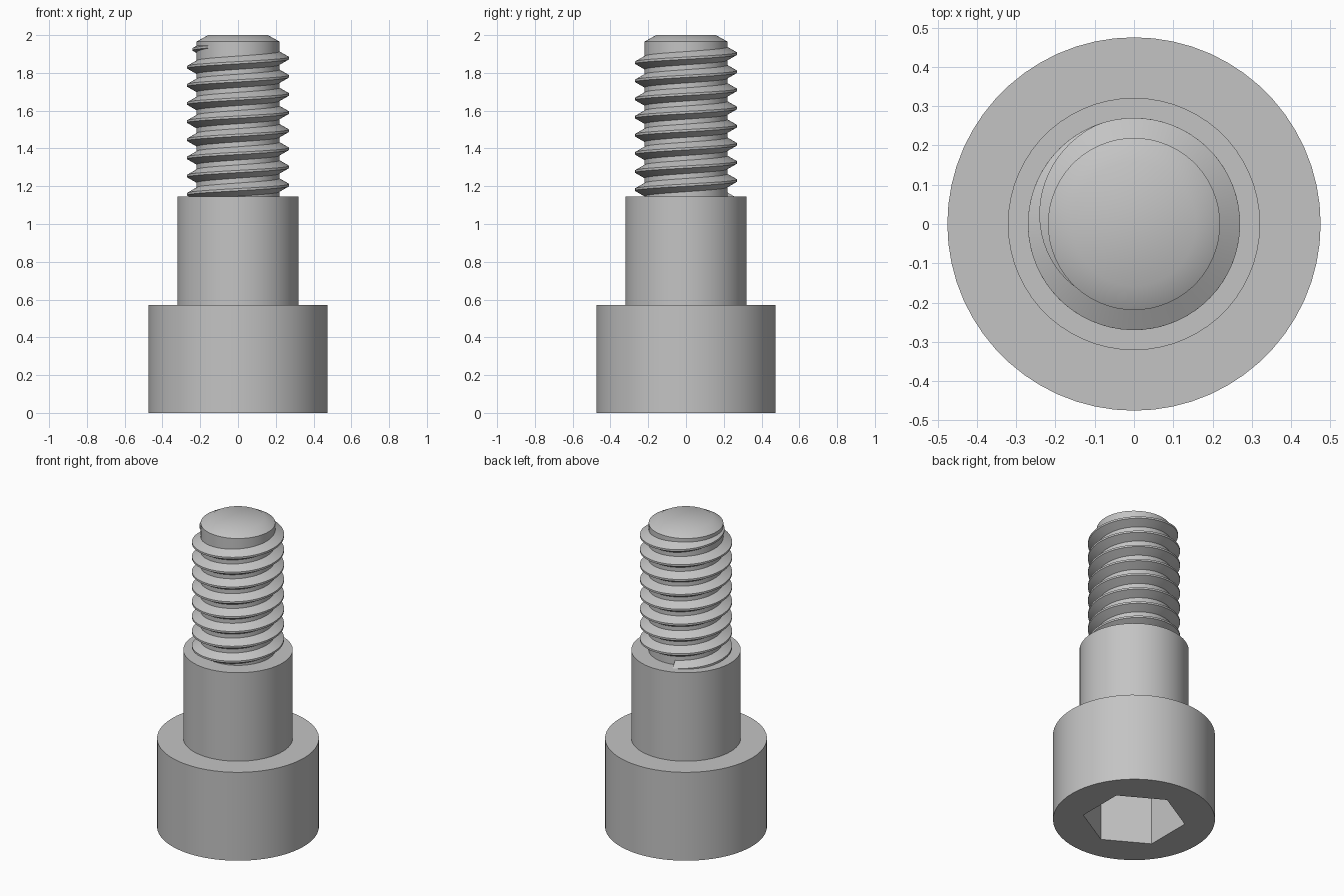
import bpy, bmesh, math

if "Cube" in bpy.data.objects:
    bpy.data.objects.remove(bpy.data.objects["Cube"], do_unlink=True)

SIDES = 60
PITCH = 0.096

steel = bpy.data.materials.new("grey steel")
steel.use_nodes = True
steel.diffuse_color = (0.55, 0.55, 0.55, 1)
steel.node_tree.nodes["Principled BSDF"].inputs["Base Color"].default_value = (0.55, 0.55, 0.55, 1)


def ring(bm, radius, z, sides=SIDES, start=math.pi / 6):
    return [bm.verts.new((radius * math.cos(start + i * math.tau / sides),
                          radius * math.sin(start + i * math.tau / sides), z))
            for i in range(sides)]


def bridge(bm, a, b):
    n = len(a)
    for i in range(n):
        j = (i + 1) % n
        bm.faces.new((a[i], a[j], b[j], b[i]))


def finish(bm, name):
    bmesh.ops.recalc_face_normals(bm, faces=bm.faces[:])
    mesh = bpy.data.meshes.new(name)
    bm.to_mesh(mesh)
    bm.free()
    mesh.materials.append(steel)
    obj = bpy.data.objects.new(name, mesh)
    bpy.context.collection.objects.link(obj)
    bpy.ops.object.select_all(action="DESELECT")
    obj.select_set(True)
    bpy.context.view_layer.objects.active = obj
    bpy.ops.object.shade_smooth_by_angle(angle=math.radians(30))
    return obj


def turned(name, profile):
    """Closed solid of revolution from (radius, z) points."""
    bm = bmesh.new()
    rings = [ring(bm, r, z) for r, z in profile]
    for a, b in zip(rings, rings[1:]):
        bridge(bm, a, b)
    bm.faces.new(rings[0])
    bm.faces.new(rings[-1])
    return finish(bm, name)


# Head with a hexagonal socket in its underside
bm = bmesh.new()
rim, top = ring(bm, 0.475, 0), ring(bm, 0.475, 0.572)
hex_rim, hex_floor = ring(bm, 0.302, 0, 6), ring(bm, 0.302, 0.36, 6)
bridge(bm, rim, top)
bridge(bm, hex_rim, hex_floor)
bm.faces.new(top)
bm.faces.new(hex_floor)
span = SIDES // 6
for i in range(6):
    arc = [rim[(i * span + k) % SIDES] for k in range(span + 1)]
    bm.faces.new(arc + [hex_rim[(i + 1) % 6], hex_rim[i]])
finish(bm, "socket_head")

# Shoulder and chamfered threaded core
turned("shoulder", [(0.321, 0.572), (0.321, 1.145)])
turned("thread_core", [(0.219, 1.145), (0.219, 1.966), (0.158, 2.0)])

# Helical thread, sinking into the core at its upper end
bm = bmesh.new()
section = [(0.205, -0.043), (0.27, -0.006), (0.27, 0.006), (0.205, 0.043)]
fade_start, fade_end = math.radians(110), math.radians(235)
first = -7.7 * math.tau
steps = 560
previous = None
for s in range(steps + 1):
    angle = first + (fade_end - first) * s / steps
    fade = max(0, (angle - fade_start) / (fade_end - fade_start))
    z = 1.878 + PITCH * angle / math.tau
    loop = []
    for r, dz in section:
        radius = r - 0.054 * fade
        loop.append(bm.verts.new((radius * math.cos(angle), radius * math.sin(angle), z + dz)))
    if previous:
        bridge(bm, previous, loop)
    else:
        bm.faces.new(loop)
    previous = loop
bm.faces.new(previous)
finish(bm, "screw_thread")
